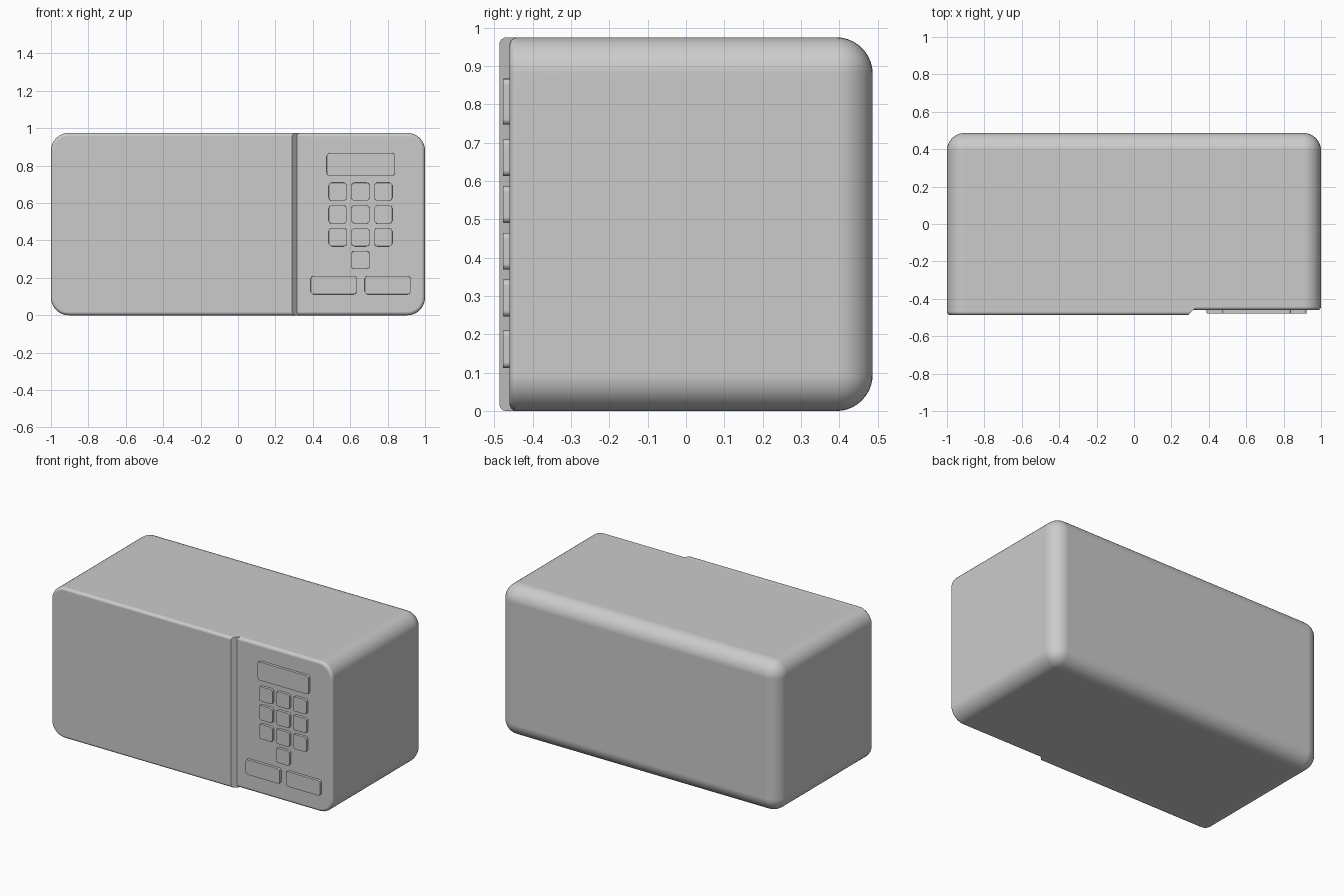
import bpy, bmesh
from mathutils import Vector

cube = bpy.data.objects.get("Cube")
if cube:
    bpy.data.objects.remove(cube, do_unlink=True)

HEIGHT = 0.975
FRONT, BACK = -0.487, 0.487
PANEL = -0.461          # front plane of the case
RADIUS = 0.095


def box(x0, x1, y0, y1, z0, z1):
    bm = bmesh.new()
    bmesh.ops.create_cube(bm, size=1)
    lo, hi = Vector((x0, y0, z0)), Vector((x1, y1, z1))
    for v in bm.verts:
        v.co = Vector([hi[i] if v.co[i] > 0 else lo[i] for i in range(3)])
    return bm


def round_edges(bm, test, radius, segments):
    """Round every edge whose two end points satisfy the test."""
    edges = [e for e in bm.edges if test(e.verts[0].co, e.verts[1].co)]
    bmesh.ops.bevel(bm, geom=edges, offset=radius, segments=segments,
                    profile=0.5, affect='EDGES', clamp_overlap=True)


def on_plane(y):
    return lambda a, b: abs(a.y - y) < 1e-4 and abs(b.y - y) < 1e-4


def along_y(a, b):
    return abs(a.y - b.y) > 0.01


def finish(bm, name):
    bmesh.ops.recalc_face_normals(bm, faces=bm.faces)
    mesh = bpy.data.meshes.new(name)
    bm.to_mesh(mesh)
    bm.free()
    obj = bpy.data.objects.new(name, mesh)
    bpy.context.collection.objects.link(obj)
    bpy.ops.object.select_all(action='DESELECT')
    obj.select_set(True)
    bpy.context.view_layer.objects.active = obj
    bpy.ops.object.shade_smooth_by_angle(angle=0.6)
    weighted = obj.modifiers.new("Weighted normals", 'WEIGHTED_NORMAL')
    weighted.keep_sharp = True
    return obj


# Case: broad rounding everywhere but the front rim, which gets a fine one
bm = box(-1, 1, PANEL, BACK, 0, HEIGHT)
front_rim = on_plane(PANEL)
round_edges(bm, lambda a, b: not front_rim(a, b), RADIUS, 10)
round_edges(bm, front_rim, 0.02, 4)
finish(bm, "case")

# Door: slab with rounded left corners and a slanted right side
DOOR_BACK = -0.44
bm = box(-1, 0.335, FRONT, DOOR_BACK, 0, HEIGHT)
for v in bm.verts:
    if v.co.x > 0 and v.co.y < PANEL:
        v.co.x = 0.29
round_edges(bm, lambda a, b: along_y(a, b) and a.x < 0, RADIUS, 10)
for plane, radius in ((FRONT, 0.018), (DOOR_BACK, 0.01)):
    rim = on_plane(plane)
    round_edges(bm, lambda a, b: rim(a, b) and min(a.x, b.x) < 0, radius, 4)
finish(bm, "door")


# Raised controls on the panel
def control(name, x, z, width, height):
    bm = box(x - width / 2, x + width / 2, -0.478, -0.45,
             z - height / 2, z + height / 2)
    round_edges(bm, along_y, 0.015, 4)
    round_edges(bm, on_plane(-0.478), 0.002, 2)
    finish(bm, name)


control("display", 0.657, 0.807, 0.365, 0.12)

KEY, PITCH = 0.096, 0.122
for row in range(4):
    for col in ((-1, 0, 1) if row < 3 else (0,)):
        control(f"key_{row + 1}_{col + 2}", 0.655 + col * PITCH,
                0.661 - row * PITCH, KEY, KEY)

for side, x in (("right", 0.511), ("left", 0.8)):
    control(f"{side}_button", x, 0.161, 0.245, 0.098)
